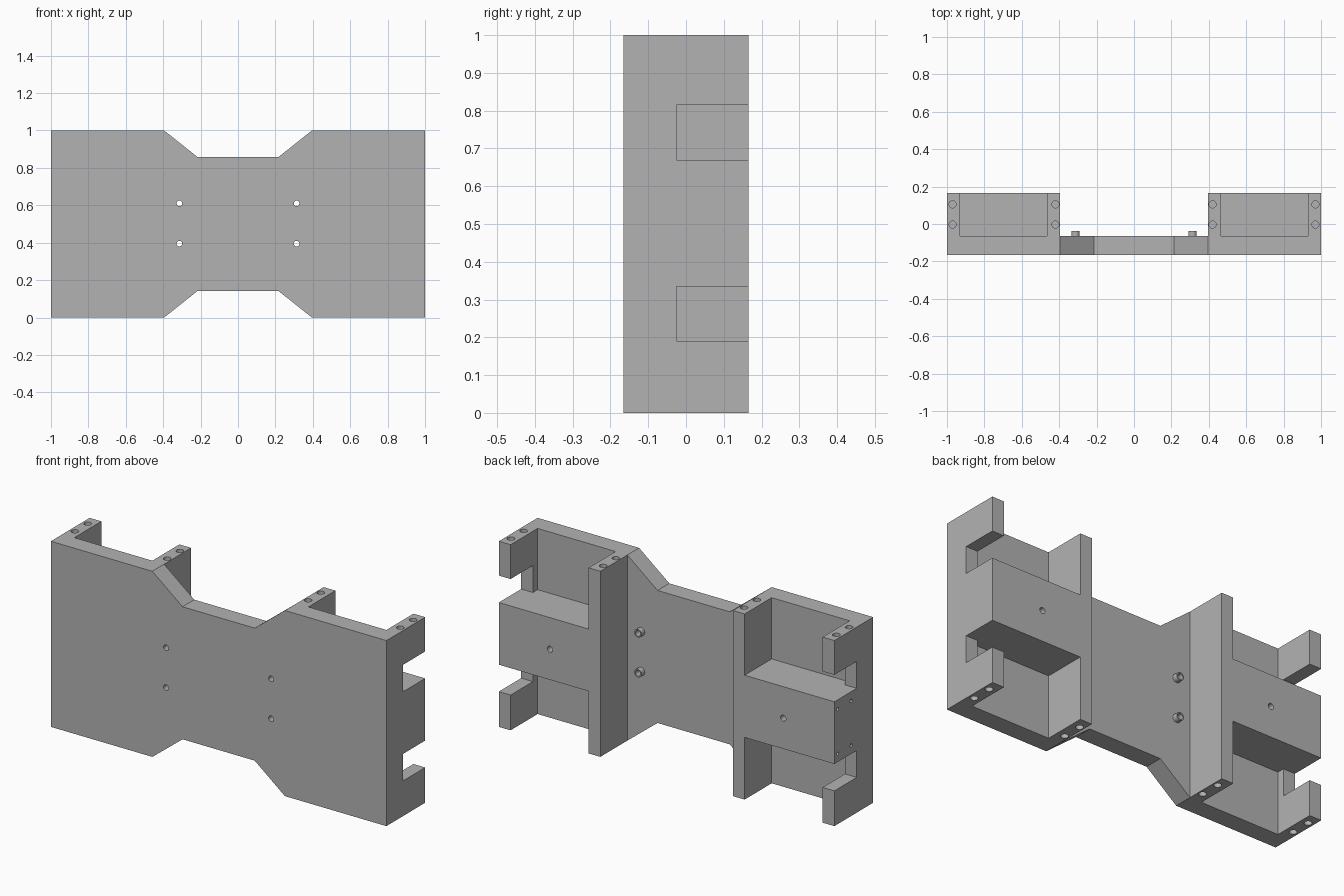
import bpy, bmesh
from math import pi
from mathutils import Matrix, Vector

cube = bpy.data.objects.get("Cube")
if cube:
    bpy.data.objects.remove(cube, do_unlink=True)

grey = bpy.data.materials.new("plain grey")
grey.use_nodes = True
colour = (0.45, 0.45, 0.45, 1)
grey.diffuse_color = colour
grey.node_tree.nodes["Principled BSDF"].inputs["Base Color"].default_value = colour


def make(name, bm):
    bmesh.ops.recalc_face_normals(bm, faces=bm.faces)
    mesh = bpy.data.meshes.new(name)
    bm.to_mesh(mesh)
    bm.free()
    mesh.materials.append(grey)
    ob = bpy.data.objects.new(name, mesh)
    bpy.context.collection.objects.link(ob)
    return ob


def box(name, lo, hi):
    lo, hi = Vector(lo), Vector(hi)
    bm = bmesh.new()
    bmesh.ops.create_cube(bm, size=1, matrix=Matrix.Translation((lo + hi) / 2)
                          @ Matrix.Diagonal(hi - lo).to_4x4())
    return make(name, bm)


def rod(name, centre, axis, radius, length):
    turn = {"X": Matrix.Rotation(pi / 2, 4, "Y"),
            "Y": Matrix.Rotation(pi / 2, 4, "X"), "Z": Matrix()}[axis]
    bm = bmesh.new()
    bmesh.ops.create_cone(bm, cap_ends=True, segments=24, radius1=radius, radius2=radius,
                          depth=length, matrix=Matrix.Translation(centre) @ turn)
    return make(name, bm)


def prism(name, outline, y0, y1):
    bm = bmesh.new()
    face = bm.faces.new([bm.verts.new((x, y0, z)) for x, z in outline])
    new = bmesh.ops.extrude_face_region(bm, geom=[face])["geom"]
    bmesh.ops.translate(bm, vec=(0, y1 - y0, 0),
                        verts=[v for v in new if isinstance(v, bmesh.types.BMVert)])
    return make(name, bm)


def cut(target, cutter):
    cutter.hide_render = True
    mod = target.modifiers.new("cut", "BOOLEAN")
    mod.operation, mod.solver, mod.object = "DIFFERENCE", "EXACT", cutter
    bpy.context.view_layer.objects.active = target
    bpy.ops.object.modifier_apply(modifier=mod.name)
    bpy.data.objects.remove(cutter, do_unlink=True)


def span(a, b, s):
    return sorted((a * s, b * s))


DEPTH, FLOOR, INNER = 0.165, -0.065, 0.395

# Solid block with the open channel behind the middle plate
body = box("bracket_body", (-1, -DEPTH, 0), (1, DEPTH, 1))
cut(body, box("channel", (-INNER, FLOOR, -0.1), (INNER, 0.3, 1.1)))

# Tapered waist, top and bottom
half = [(INNER, 1.1), (INNER, 1), (0.215, 0.857)]
waist = half + [(-x, z) for x, z in reversed(half)]
cut(body, prism("waist_top", waist, -0.3, 0))
cut(body, prism("waist_bottom", [(x, 1 - z) for x, z in waist], -0.3, 0))

# Pockets, side notches and screw holes in both end frames
for s in (-1, 1):
    px, nx = span(0.465, 0.93, s), span(0.9, 1.1, s)
    for pocket_z, notch_z in (((0.67, 1.1), (0.67, 0.815)), ((-0.1, 0.335), (0.19, 0.335))):
        cut(body, box("pocket", (px[0], FLOOR, pocket_z[0]), (px[1], 0.3, pocket_z[1])))
        cut(body, box("notch", (nx[0], -0.025, notch_z[0]), (nx[1], 0.3, notch_z[1])))
    for x in (0.42, 0.97):
        for y in (-0.003, 0.105):
            for z in (0, 1):
                cut(body, rod("wall_hole", (x * s, y, z), "Z", 0.019, 0.2))
    cut(body, rod("block_hole", (0.695 * s, DEPTH, 0.5), "Y", 0.016, 0.2))

# Four small holes in one block end
for y in (0.022, 0.138):
    for z in (0.38, 0.62):
        cut(body, rod("end_hole", (-1, y, z), "X", 0.009, 0.12))

# Hollow standoffs over through holes in the plate
for side, s in (("right", -1), ("left", 1)):
    for level, z in (("lower", 0.395), ("upper", 0.61)):
        x = 0.313 * s
        cut(body, rod("plate_hole", (x, -0.1, z), "Y", 0.015, 0.3))
        tube = rod(f"standoff_{side}_{level}", (x, FLOOR + 0.014, z), "Y", 0.022, 0.028)
        cut(tube, rod("tube_hole", (x, FLOOR, z), "Y", 0.015, 0.2))

# Smooth round holes, sharp corners
for ob in bpy.context.view_layer.objects:
    ob.select_set(ob == body or ob.name.startswith("standoff"))
bpy.ops.object.shade_smooth_by_angle(angle=pi / 6)
